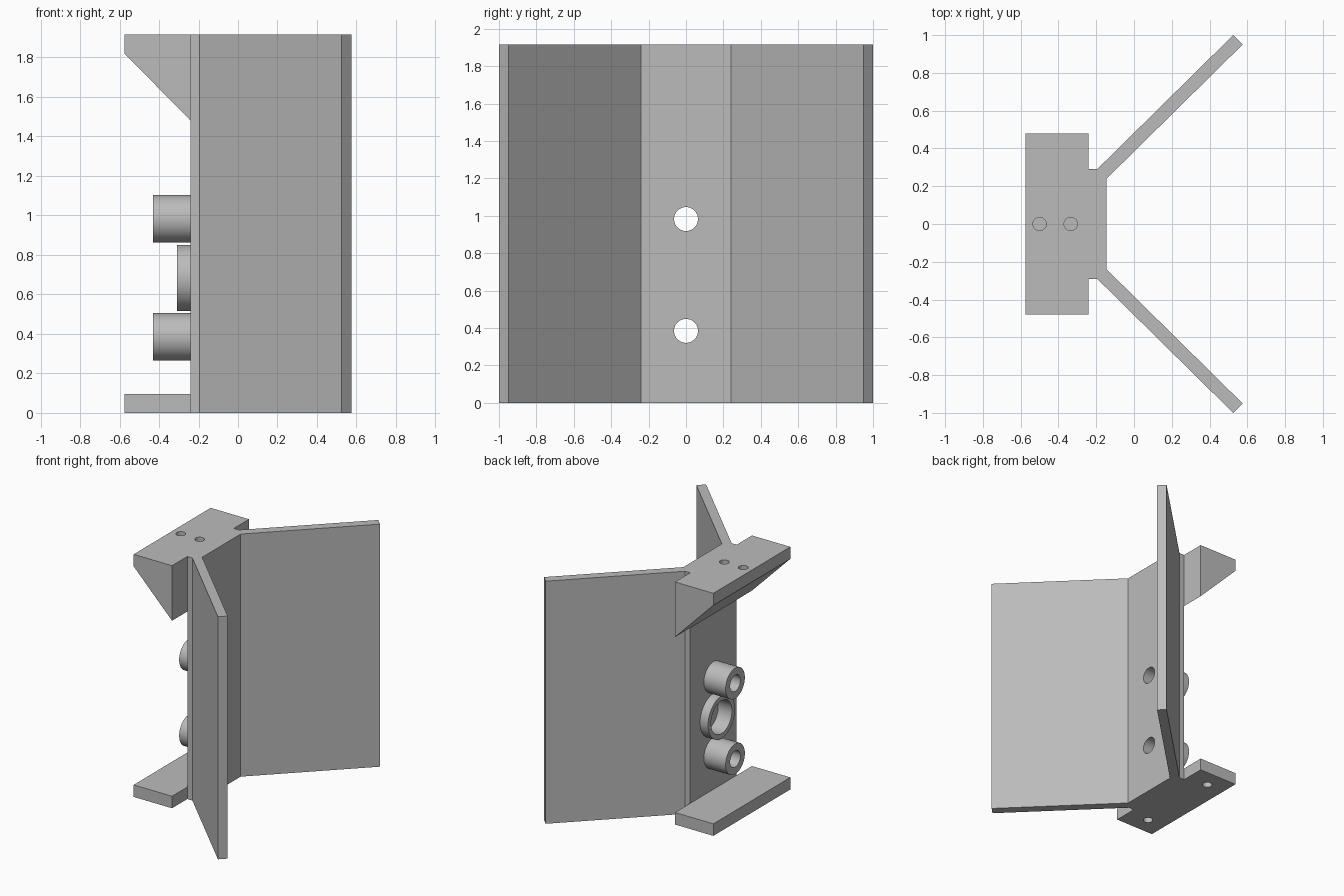
import bpy, bmesh, math
from mathutils import Matrix, Vector

cube = bpy.data.objects.get("Cube")
if cube:
    bpy.data.objects.remove(cube, do_unlink=True)

HEIGHT = 1.915
BACK = -0.24       # rear face of the spine
REAR = -0.575      # outer edge of the brackets
FRONT = -0.145     # inner face of the spine

grey = bpy.data.materials.new("plain grey")
grey.use_nodes = True
COLOUR = (0.5, 0.5, 0.5, 1)
grey.diffuse_color = COLOUR
grey.node_tree.nodes["Principled BSDF"].inputs["Base Color"].default_value = COLOUR


def finish(name, bm):
    bmesh.ops.recalc_face_normals(bm, faces=bm.faces)
    mesh = bpy.data.meshes.new(name)
    bm.to_mesh(mesh)
    bm.free()
    mesh.materials.append(grey)
    obj = bpy.data.objects.new(name, mesh)
    bpy.context.collection.objects.link(obj)
    return obj


def prism(name, points, sweep):
    """Extrude a flat outline along a vector."""
    bm = bmesh.new()
    face = bm.faces.new([bm.verts.new(p) for p in points])
    moved = bmesh.ops.extrude_face_region(bm, geom=[face])["geom"]
    verts = [g for g in moved if isinstance(g, bmesh.types.BMVert)]
    bmesh.ops.translate(bm, verts=verts, vec=Vector(sweep))
    return finish(name, bm)


def cylinder(name, radius, start, end):
    start, end = Vector(start), Vector(end)
    axis = end - start
    turn = axis.to_track_quat("Z", "Y").to_matrix().to_4x4()
    bm = bmesh.new()
    bmesh.ops.create_cone(bm, cap_ends=True, segments=48, radius1=radius,
                          radius2=radius, depth=axis.length,
                          matrix=Matrix.Translation((start + end) / 2) @ turn)
    return finish(name, bm)


def drill(obj, radius, start, end):
    """Cut a round hole and discard the cutter."""
    cutter = cylinder("cutter", radius, start, end)
    cutter.hide_render = True
    mod = obj.modifiers.new("hole", "BOOLEAN")
    mod.operation, mod.solver, mod.object = "DIFFERENCE", "EXACT", cutter
    bpy.context.view_layer.objects.active = obj
    bpy.ops.object.modifier_apply(modifier=mod.name)
    bpy.data.objects.remove(cutter, do_unlink=True)


# Spine with two splayed wings, extruded from one outline
half = [(BACK, 0.29), (-0.195, 0.29), (0.525, 1.0), (0.575, 0.95), (FRONT, 0.24)]
outline = half + [(x, -y) for x, y in reversed(half)]
body = prism("winged_spine", [(x, y, 0) for x, y in outline], (0, 0, HEIGHT))

# Brackets: thin foot below, wedge above
foot = prism("lower_bracket",
             [(REAR, -0.48, 0), (BACK, -0.48, 0), (BACK, -0.48, 0.095), (REAR, -0.48, 0.095)],
             (0, 0.96, 0))
wedge = prism("upper_bracket",
              [(REAR, -0.48, HEIGHT), (BACK, -0.48, HEIGHT), (BACK, -0.48, 1.48), (REAR, -0.48, 1.82)],
              (0, 0.96, 0))

# Blind screw holes in the brackets
for x in (-0.50, -0.335):
    drill(wedge, 0.035, (x, 0, HEIGHT - 0.1), (x, 0, HEIGHT + 0.1))
for y in (-0.34, 0.34):
    drill(foot, 0.035, (-0.42, y, -0.1), (-0.42, y, 0.07))

# Two tubes bored right through the spine
tubes = []
for name, z in (("lower_tube", 0.385), ("upper_tube", 0.983)):
    tube = cylinder(name, 0.12, (-0.43, 0, z), (BACK, 0, z))
    for part in (tube, body):
        drill(part, 0.064, (-0.6, 0, z), (0, 0, z))
    tubes.append(tube)

# Shallow ring with a blind pocket between the tubes
ring_z = 0.683
ring = cylinder("middle_ring", 0.168, (-0.31, 0, ring_z), (BACK, 0, ring_z))
for part in (ring, body):
    drill(part, 0.13, (-0.6, 0, ring_z), (-0.19, 0, ring_z))

# Smooth the round walls, keep hard edges
bpy.ops.object.select_all(action="DESELECT")
for obj in [body, foot, wedge, ring] + tubes:
    obj.select_set(True)
bpy.context.view_layer.objects.active = body
bpy.ops.object.shade_smooth_by_angle(angle=math.radians(30))
